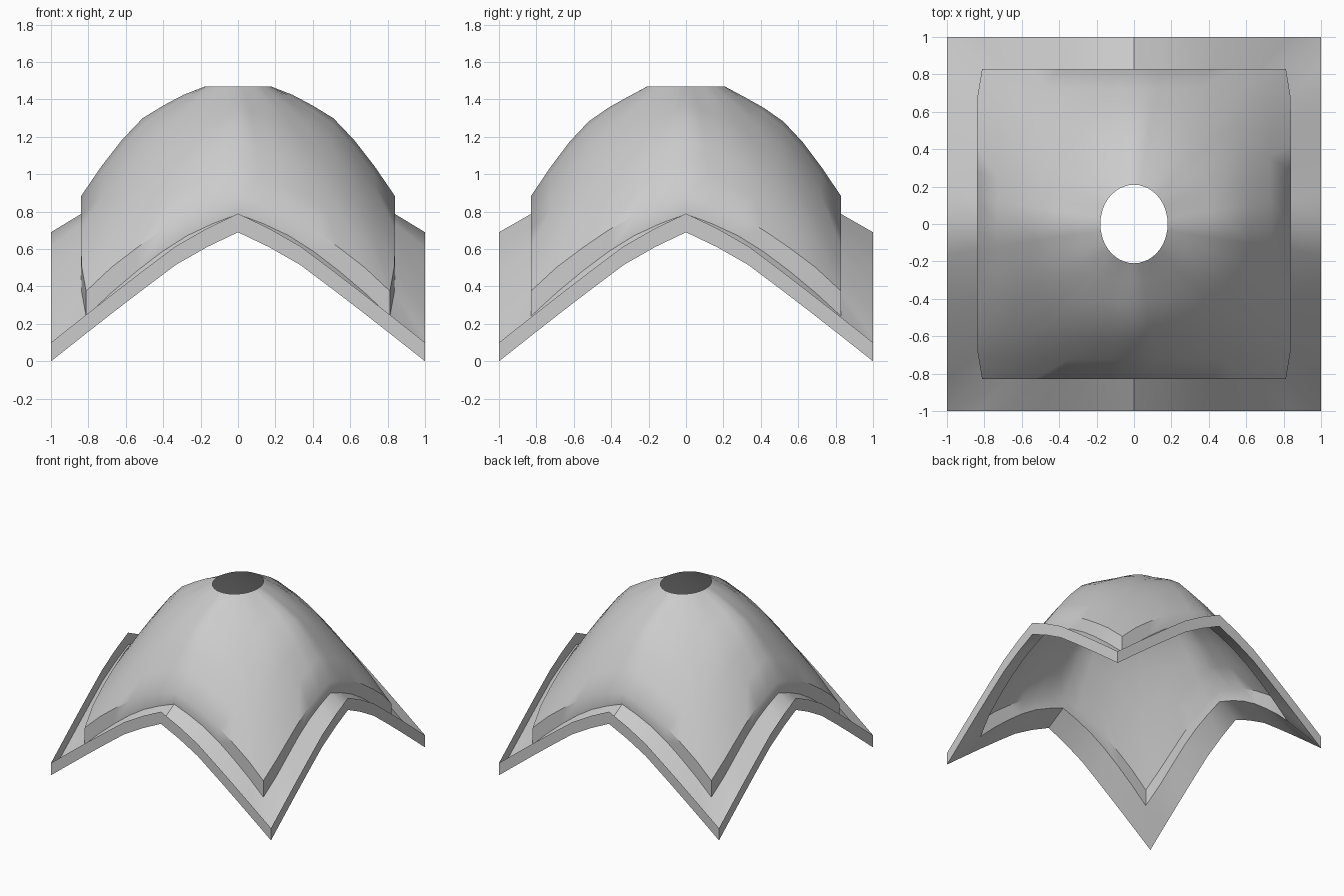
import bpy, math

if "Cube" in bpy.data.objects:
    bpy.data.objects.remove(bpy.data.objects["Cube"])

HX, HY = 0.84, 0.83           # half size of the upper dome
N = 6                         # divisions per half side

# height profiles: (distance from centre line, z)
RIM = [(0, .69), (.167, .61), (.333, .515), (.5, .39), (.667, .262), (.833, .132), (1, 0)]
STEP_LOW = [(0, .787), (.167, .725), (.333, .645), (.5, .525), (.667, .39), (.83, .24)]
STEP_TOP = [(0, .882), (.167, .825), (.333, .755), (.5, .645), (.667, .525), (.83, .375)]
CROWN = [(0, 1.495), (.2, 1.468), (.333, 1.405), (.5, 1.31), (.667, 1.135), (.84, .882)]


def lerp(table, d):
    d = abs(d)
    for (a, za), (b, zb) in zip(table, table[1:]):
        if d <= b:
            return za + (zb - za) * (d - a) / (b - a)
    return table[-1][1]


def square_loop():
    """Unit square outline, with the distance along each side."""
    pts = []
    for k in range(4):
        c, s = round(math.cos(k * math.pi / 2)), round(math.sin(k * math.pi / 2))
        for i in range(-N, N):
            t = i / N
            pts.append((c - s * t, s + c * t, t))
    return pts


LOOP = square_loop()


def outline(sx, sy, table, dz=0, pinch=0):
    ring = []
    for x, y, t in LOOP:
        corner = pinch * max(0, (abs(y) - .8) / .2)
        ring.append(((sx - corner) * x, sy * y, lerp(table, t * sy) + dz))
    return ring


def dome_height(x, y):
    """Blend the crown curves on the axes into the curves along the edges."""
    u, v = min(abs(x) / HX, 1), min(abs(y) / HY, 1)
    f = lambda a: lerp(CROWN, a * .84)
    g = lambda a: lerp(STEP_TOP, a * .83)
    return ((1 - v) * f(u) + v * g(u) + (1 - u) * f(v) + u * g(v)
            - (1 - u) * (1 - v) * f(0) - (u + v - 2 * u * v) * f(1) - u * v * g(1))


def loft(name, rings):
    n = len(LOOP)
    verts = [p for r in rings for p in r]
    faces = [(k * n + i, k * n + (i + 1) % n, (k + 1) * n + (i + 1) % n, (k + 1) * n + i)
             for k in range(len(rings) - 1) for i in range(n)]
    me = bpy.data.meshes.new(name)
    me.from_pydata(verts, [], faces)
    ob = bpy.data.objects.new(name, me)
    bpy.context.collection.objects.link(ob)
    bpy.context.view_layer.objects.active = ob
    ob.select_set(True)
    bpy.ops.object.shade_smooth_by_angle(angle=math.radians(40))
    ob.select_set(False)
    return ob


# lower eave: upright lip, then the sloping shelf
rim = outline(1, 1, RIM)
step_low = outline(HX, HY, STEP_LOW, pinch=.028)
step_top = outline(HX, HY, STEP_TOP, pinch=.028)
loft("eave", [outline(1, 1, RIM, .1), rim, step_low])

# upper roof: upright step band, then the dome up to the open crown
rings = [step_low, step_top]
hole = []
for x, y, t in LOOP:
    a = math.atan2(y, x)
    hole.append((.18 * math.cos(a), .21 * math.sin(a), 1.468))
STEPS = 6
for k in range(1, STEPS):
    w = k / STEPS
    ring = []
    for p, q in zip(step_top, hole):
        x, y = p[0] + (q[0] - p[0]) * w, p[1] + (q[1] - p[1]) * w
        ring.append((x, y, dome_height(x, y)))
    rings.append(ring)
rings.append(hole)
loft("dome_roof", rings)
